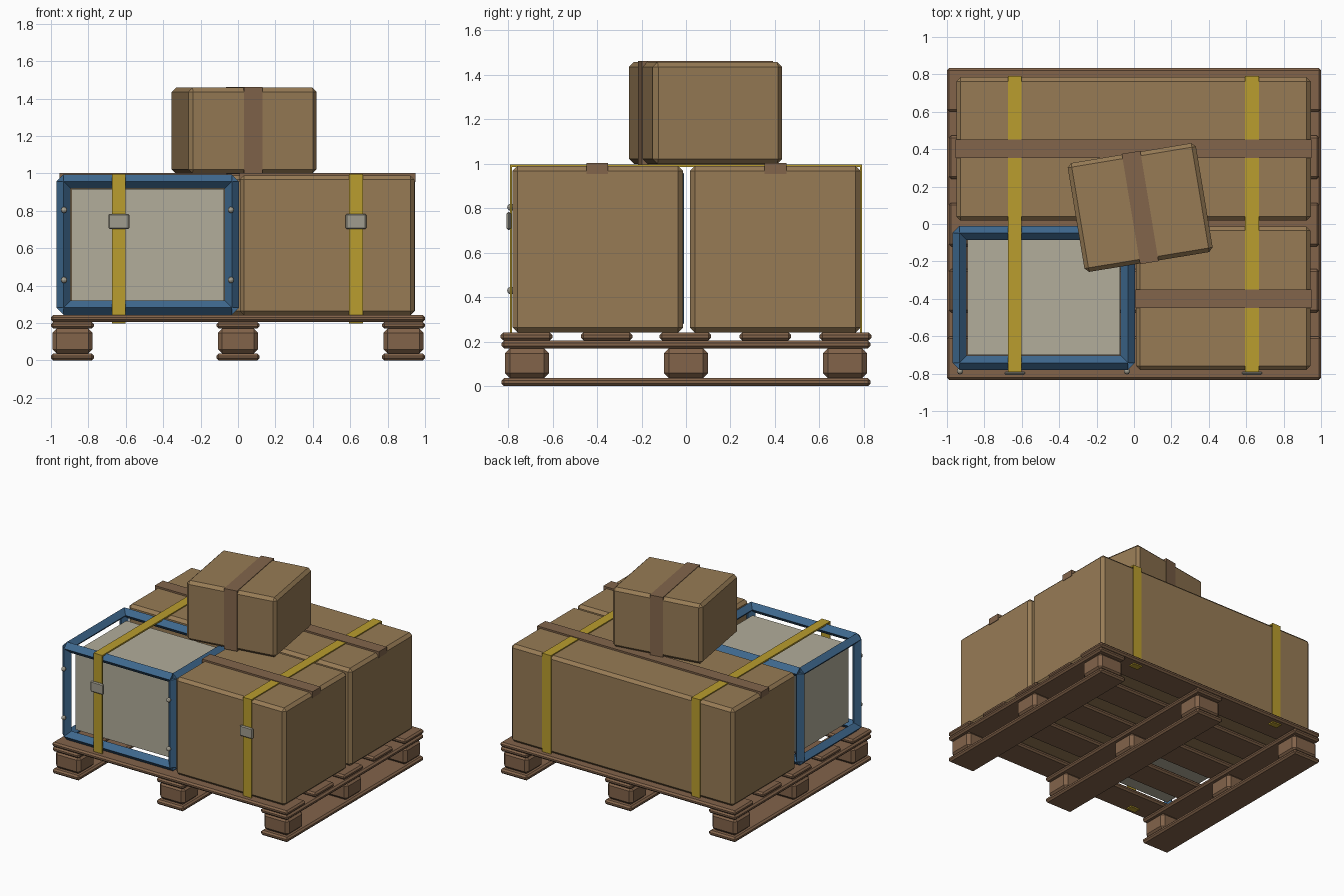
import bpy, bmesh, math
from mathutils import Vector, Matrix

if "Cube" in bpy.data.objects:
    bpy.data.objects.remove(bpy.data.objects["Cube"])


def srgb(r, g, b):
    def f(c):
        c /= 255
        return c / 12.92 if c < 0.04045 else ((c + 0.055) / 1.055) ** 2.4
    return (f(r), f(g), f(b), 1)


def material(name, *rgb):
    m = bpy.data.materials.new(name)
    m.diffuse_color = srgb(*rgb)
    m.use_nodes = True
    m.node_tree.nodes["Principled BSDF"].inputs["Base Color"].default_value = m.diffuse_color
    return m


WOOD = material("pallet_wood", 130, 99, 74)
CARD = material("cardboard", 151, 123, 85)
TAPE = material("brown_tape", 130, 101, 75)
BLUE = material("blue_frame", 62, 104, 142)
GREY = material("grey_panel", 178, 173, 155)
YELLOW = material("yellow_strap", 186, 157, 46)
METAL = material("metal", 160, 156, 142)


def add(name, bm, mat):
    bmesh.ops.recalc_face_normals(bm, faces=bm.faces)
    me = bpy.data.meshes.new(name)
    bm.to_mesh(me)
    bm.free()
    me.materials.append(mat)
    ob = bpy.data.objects.new(name, me)
    bpy.context.collection.objects.link(ob)
    return ob


def box(name, x, y, z, mat, bevel=0.0):
    """Chamfered box from (min, max) ranges."""
    bm = bmesh.new()
    bmesh.ops.create_cube(bm, size=1)
    lo, hi = Vector((x[0], y[0], z[0])), Vector((x[1], y[1], z[1]))
    c, s = (lo + hi) / 2, hi - lo
    for v in bm.verts:
        v.co = Vector([v.co[i] * s[i] for i in range(3)])
    if bevel:
        bmesh.ops.bevel(bm, geom=bm.edges[:], offset=bevel, segments=1, affect='EDGES')
    ob = add(name, bm, mat)
    ob.location = c
    return ob


def around(c, w):
    return (c - w / 2, c + w / 2)


# Pallet: skids, blocks, stringers, deck boards
for i, x in enumerate((-0.885, 0, 0.885)):
    box(f"pallet_skid_{i}", around(x, 0.23), (-0.83, 0.83), (0, 0.037), WOOD, 0.012)
    box(f"pallet_stringer_{i}", around(x, 0.23), (-0.83, 0.83), (0.17, 0.206), WOOD, 0.012)
    for j, y in enumerate((-0.715, 0, 0.715)):
        box(f"pallet_block_{i}_{j}", around(x, 0.213), around(y, 0.197), (0.037, 0.17), WOOD, 0.022)
for j, y in enumerate((-0.717, -0.357, -0.003, 0.357, 0.717)):
    half = 1.0 if j in (0, 4) else 0.99
    box(f"deck_board_{j}", (-half, half), around(y, 0.232), (0.206, 0.242), WOOD, 0.012)

# Large cardboard boxes with tape
box("back_box", (-0.95, 0.945), (0.018, 0.785), (0.242, 0.99), CARD, 0.022)
box("back_box_tape", (-0.955, 0.948), (0.354, 0.452), (0.955, 1.003), TAPE)
box("front_box", (0.01, 0.943), (-0.78, -0.013), (0.242, 0.99), CARD, 0.022)
box("front_box_tape", (0.008, 0.948), (-0.448, -0.35), (0.955, 1.003), TAPE)

# Small turned box on top
turn = math.radians(9.4)
top_box = box("top_box", around(0.033, 0.695), around(0.088, 0.59), (1.0, 1.458), CARD, 0.022)
top_tape = box("top_box_tape", around(0.033, 0.1), around(0.088, 0.598), (0.998, 1.462), TAPE)
for ob in (top_box, top_tape):
    ob.rotation_euler.z = turn

# Crate: inner container and diamond-section frame bars
box("crate_body", (-0.89, -0.075), (-0.70, -0.083), (0.317, 0.917), GREY)
lo, hi = (-0.933, -0.742, 0.282), (-0.033, -0.048, 0.957)
for axis in range(3):
    a, b = [k for k in range(3) if k != axis]
    for n in range(4):
        start = [0, 0, 0]
        start[a] = (lo, hi)[n & 1][a]
        start[b] = (lo, hi)[n >> 1][b]
        start[axis] = lo[axis]
        length = hi[axis] - lo[axis]
        bm = bmesh.new()
        rings = []
        for t in (0, length):
            ring = []
            for da, db in ((1, 0), (0, 1), (-1, 0), (0, -1)):
                p = list(start)
                p[a] += da * 0.038
                p[b] += db * 0.038
                p[axis] += t
                ring.append(bm.verts.new(p))
            rings.append(ring)
            bm.faces.new(ring)
        for k in range(4):
            m = (k + 1) % 4
            bm.faces.new((rings[0][k], rings[0][m], rings[1][m], rings[1][k]))
        add(f"crate_bar_{'xyz'[axis]}_{n}", bm, BLUE)

# Crate rivets
for i, x in enumerate((-0.93, -0.038)):
    for j, z in enumerate((0.43, 0.805)):
        bm = bmesh.new()
        bmesh.ops.create_uvsphere(bm, u_segments=10, v_segments=6, radius=0.017,
                                  matrix=Matrix.Translation((x, -0.787, z)))
        add(f"crate_rivet_{i}_{j}", bm, METAL)

# Straps: over the top, down both sides, hooked under the deck, with front buckle
for i, x in enumerate((-0.637, 0.631)):
    w = around(x, 0.073)
    box(f"strap_top_{i}", w, (-0.79, 0.79), (0.986, 0.998), YELLOW)
    for side, s in (("front", -1), ("back", 1)):
        box(f"strap_{side}_{i}", w, around(s * 0.787, 0.008), (0.2, 0.998), YELLOW)
        box(f"strap_hook_{side}_{i}", w, around(s * 0.77, 0.05), (0.197, 0.206), YELLOW)
    box(f"buckle_{i}", around(x, 0.112), (-0.806, -0.788), (0.702, 0.784), METAL, 0.007)
